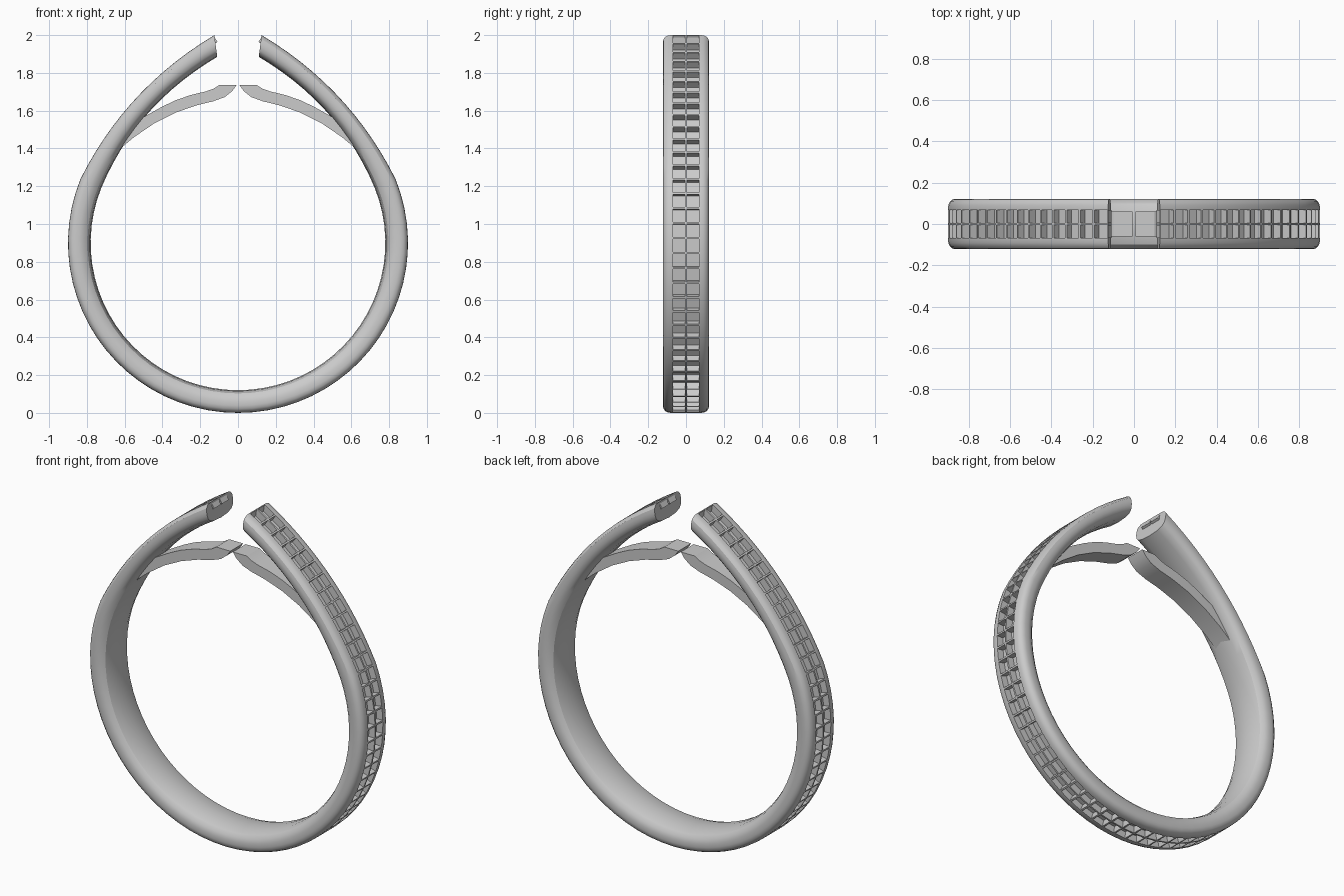
import bpy, bmesh
from math import sin, cos, radians
from mathutils import Vector

if "Cube" in bpy.data.objects:
    bpy.data.objects.remove(bpy.data.objects["Cube"])

CZ, R_OUT, R_IN = 0.9, 0.9, 0.78
KINK = 22            # degrees above horizontal where the arms leave the circle
N_ARC, N_ARM = 22, 13


def polar(r, deg):
    return Vector((r * cos(radians(deg)), CZ + r * sin(radians(deg))))


def quad(a, b, c, t):
    return a * (1 - t) ** 2 + b * 2 * t * (1 - t) + c * t * t


def finish(bm, name):
    bmesh.ops.recalc_face_normals(bm, faces=bm.faces)
    me = bpy.data.meshes.new(name)
    bm.to_mesh(me)
    bm.free()
    ob = bpy.data.objects.new(name, me)
    bpy.context.collection.objects.link(ob)
    bpy.ops.object.select_all(action='DESELECT')
    ob.select_set(True)
    bpy.context.view_layer.objects.active = ob
    bpy.ops.object.shade_smooth_by_angle(angle=radians(30))
    return ob


# Right half of the band: matching outer and inner path points, bottom to tip
half = []
for i in range(N_ARC + 1):
    a = -90 + (90 + KINK) * i / N_ARC
    half.append((polar(R_OUT, a), polar(R_IN, a)))
o0, i0 = half[-1]
for i in range(1, N_ARM + 1):
    t = i / N_ARM
    half.append((quad(o0, Vector((0.594, 1.72)), Vector((0.125, 2.0)), t),
                 quad(i0, Vector((0.54, 1.63)), Vector((0.11, 1.885)), t)))
flip = lambda v: Vector((-v.x, v.y))
path = [(flip(o), flip(i)) for o, i in reversed(half[1:])] + half

# Band cross-section as (y, position from inner 0 to outer 1)
side = [(0.073, 1), (0.092, 0.99), (0.108, 0.93), (0.119, 0.82), (0.122, 0.68),
        (0.122, 0.5), (0.116, 0.3), (0.1, 0.14), (0.065, 0.04)]
section = [(0, 1)] + side + [(0, 0)] + [(-y, s) for y, s in reversed(side)]

bm = bmesh.new()
rings = []
for o, i in path:
    ring = []
    for y, s in section:
        p = i.lerp(o, s)
        ring.append(bm.verts.new((p.x, y, p.y)))
    rings.append(ring)
n = len(section)
cells = []
for a, b in zip(rings, rings[1:]):
    for k in range(n):
        m = (k + 1) % n
        f = bm.faces.new((a[k], a[m], b[m], b[k]))
        if k in (0, n - 1):
            cells.append(f)
bm.faces.new(rings[0])
bm.faces.new(rings[-1])
bmesh.ops.recalc_face_normals(bm, faces=bm.faces)

# Two rows of square pockets sunk into the outer face
bmesh.ops.inset_individual(bm, faces=cells, thickness=0.005, depth=0, use_even_offset=True)
bmesh.ops.inset_individual(bm, faces=cells, thickness=0, depth=-0.04)
finish(bm, "ring_band")

# Curved inner prongs, mirrored left and right
upper = [(0.10, 1.735), (0.13, 1.716), (0.17, 1.702), (0.25, 1.683), (0.33, 1.655),
         (0.40, 1.622), (0.52, 1.555), (0.64, 1.46), (0.71, 1.375)]
lower = [(0.69, 1.335), (0.665, 1.355), (0.61, 1.41), (0.55, 1.46), (0.44, 1.535),
         (0.33, 1.59), (0.22, 1.628), (0.13, 1.65), (0.07, 1.672), (0.03, 1.704), (0.008, 1.735)]
for sx, name in ((1, "right_prong"), (-1, "left_prong")):
    bm = bmesh.new()
    face = bm.faces.new([bm.verts.new((sx * x, -0.06, z)) for x, z in upper + lower])
    ext = bmesh.ops.extrude_face_region(bm, geom=[face])
    bmesh.ops.translate(bm, vec=(0, 0.12, 0),
                        verts=[v for v in ext["geom"] if isinstance(v, bmesh.types.BMVert)])
    finish(bm, name)
